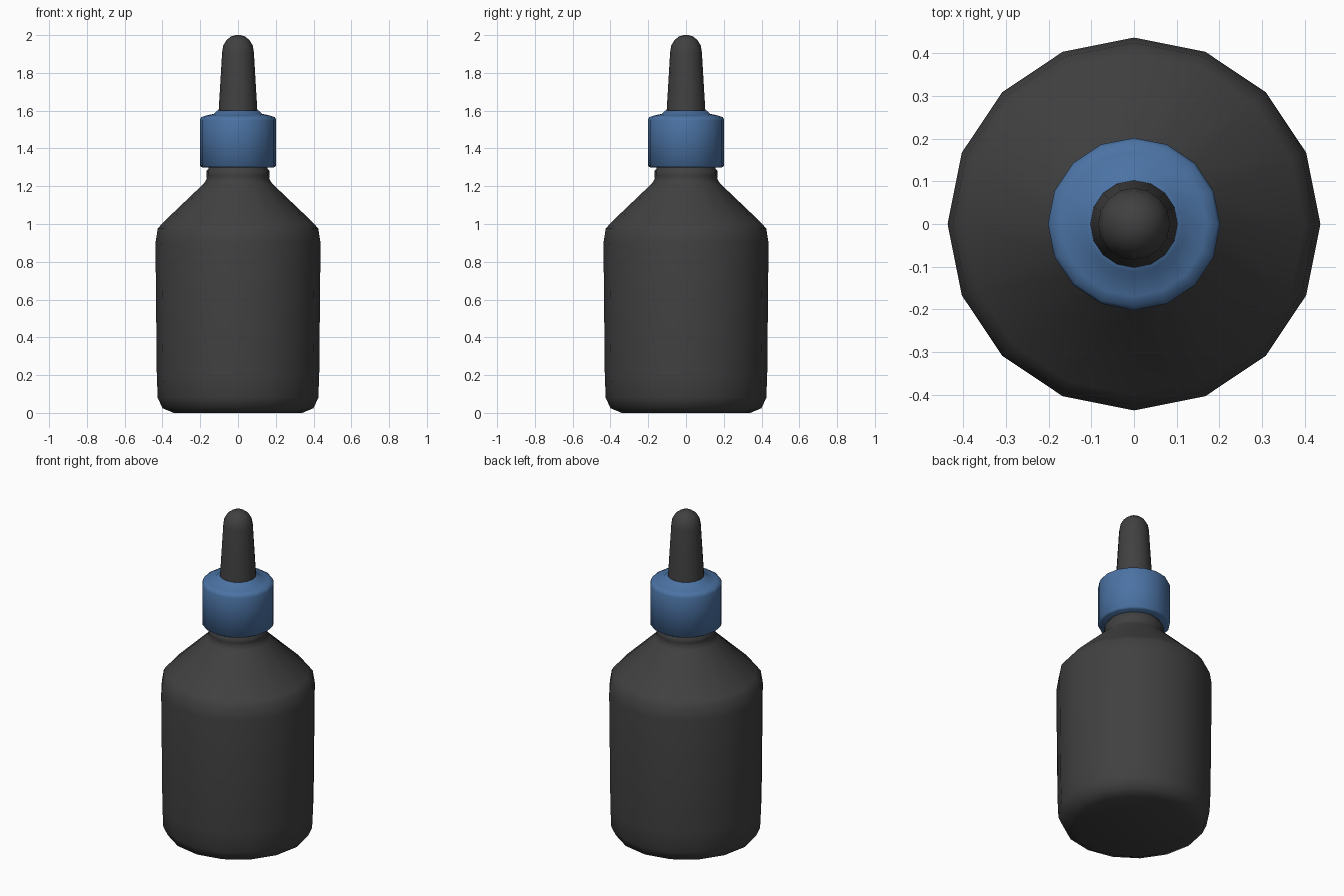
import bpy
import bmesh
from math import cos, sin, tau, radians

cube = bpy.data.objects.get("Cube")
if cube:
    bpy.data.objects.remove(cube, do_unlink=True)

SIDES = 16


def make_material(name, rgb):
    mat = bpy.data.materials.new(name)
    mat.use_nodes = True
    mat.diffuse_color = (*rgb, 1)
    mat.node_tree.nodes["Principled BSDF"].inputs["Base Color"].default_value = (*rgb, 1)
    return mat


def lathe(name, profile, mat, angle=60):
    """Revolve (radius, height) points, listed from bottom to top, and cap the ends."""
    bm = bmesh.new()
    rings = [[bm.verts.new((r * cos(tau * i / SIDES), r * sin(tau * i / SIDES), z))
              for i in range(SIDES)] for r, z in profile]
    for low, high in zip(rings, rings[1:]):
        for i in range(SIDES):
            j = (i + 1) % SIDES
            bm.faces.new((low[i], low[j], high[j], high[i]))
    bm.faces.new(rings[0][::-1])
    bm.faces.new(rings[-1])
    mesh = bpy.data.meshes.new(name)
    bm.to_mesh(mesh)
    bm.free()
    mesh.materials.append(mat)
    obj = bpy.data.objects.new(name, mesh)
    bpy.context.collection.objects.link(obj)
    bpy.ops.object.select_all(action="DESELECT")
    obj.select_set(True)
    bpy.context.view_layer.objects.active = obj
    bpy.ops.object.shade_smooth_by_angle(angle=radians(angle))
    return obj


charcoal = make_material("charcoal plastic", (0.052, 0.052, 0.052))
blue = make_material("blue plastic", (0.07, 0.17, 0.37))

# Bottle body with rounded foot, sloping shoulder and a beaded neck
lathe("bottle", [
    (0.34, 0), (0.40, 0.025), (0.425, 0.08), (0.43, 0.2), (0.437, 0.9),
    (0.425, 0.975), (0.40, 1.005), (0.18, 1.215), (0.165, 1.24),
    (0.168, 1.255), (0.168, 1.28), (0.155, 1.295), (0.155, 1.33),
], charcoal)

# Screw collar with a soft upper rim
lathe("collar", [
    (0.19, 1.3), (0.202, 1.308), (0.202, 1.55), (0.195, 1.565),
    (0.17, 1.574), (0.125, 1.584), (0.112, 1.6), (0.09, 1.602),
], blue)

# Tapered nozzle with a domed tip
lathe("nozzle", [
    (0.103, 1.59), (0.084, 1.91), (0.078, 1.945), (0.06, 1.975),
    (0.035, 1.994), (0.012, 2.0),
], charcoal)
